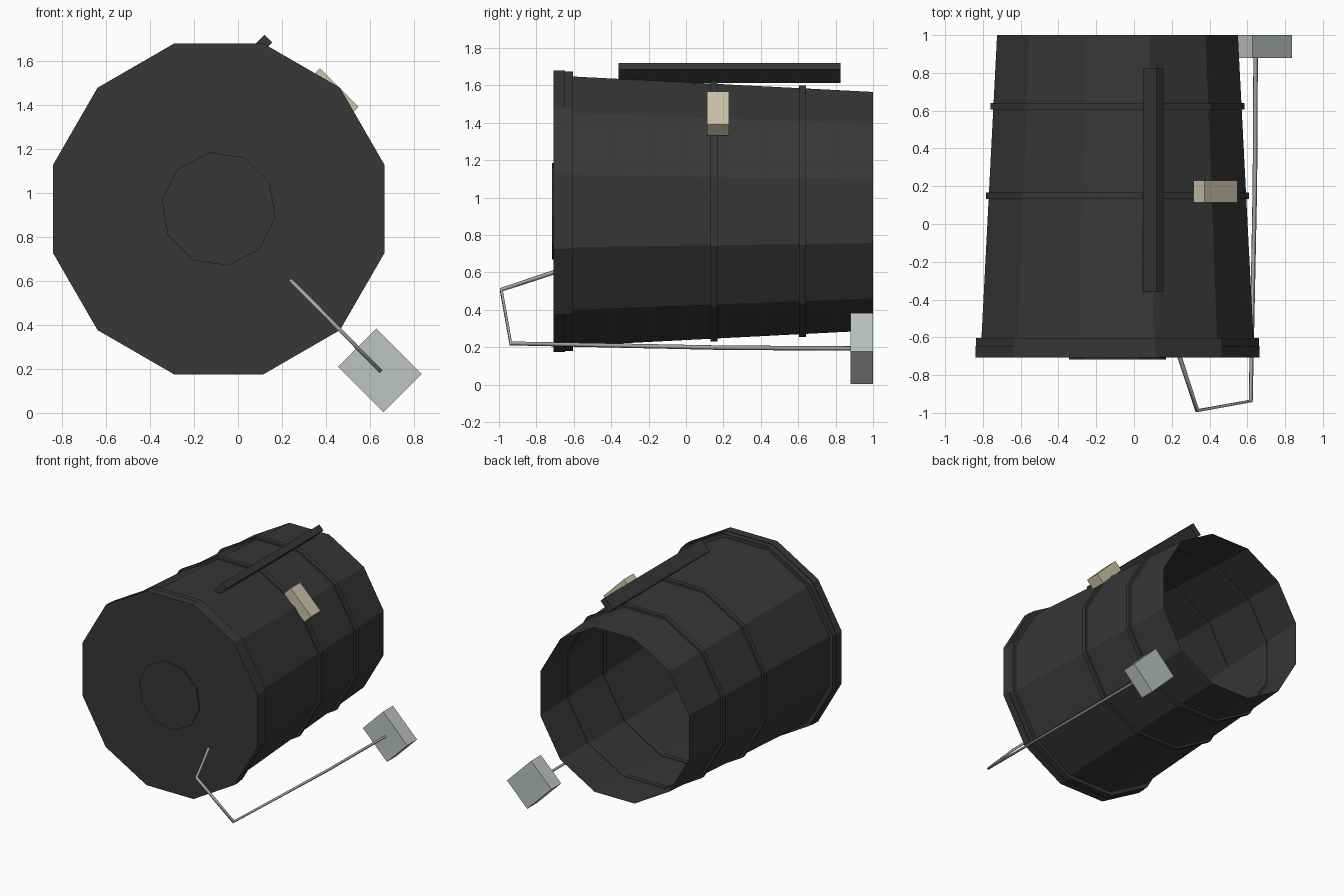
import bpy, bmesh, math
from mathutils import Vector

if "Cube" in bpy.data.objects:
    bpy.data.objects.remove(bpy.data.objects["Cube"])

CX, CZ = -0.0875, 0.927          # barrel axis


def material(name, rgb):
    m = bpy.data.materials.new(name)
    m.diffuse_color = (*rgb, 1)
    m.use_nodes = True
    m.node_tree.nodes["Principled BSDF"].inputs["Base Color"].default_value = m.diffuse_color
    return m


BLACK = material("charcoal", (0.038, 0.038, 0.038))
TAN = material("tan", (0.61, 0.546, 0.39))
GREY = material("pale grey", (0.51, 0.55, 0.53))
WIRE = material("wire grey", (0.38, 0.38, 0.38))


def finish(name, bm, mat, recalc=True):
    if recalc:
        bmesh.ops.recalc_face_normals(bm, faces=bm.faces)
    me = bpy.data.meshes.new(name)
    bm.to_mesh(me)
    bm.free()
    me.materials.append(mat)
    ob = bpy.data.objects.new(name, me)
    bpy.context.collection.objects.link(ob)
    return ob


def lathe(name, profile, mat, sides=12, phase=15, closed=False, cap=False):
    """Sweep (radius to flat side, y) points around the barrel axis."""
    bm = bmesh.new()
    k = 1 / math.cos(math.pi / sides)
    rings = []
    for r, y in profile:
        ring = []
        for i in range(sides):
            a = math.radians(phase) + 2 * math.pi * i / sides
            ring.append(bm.verts.new((CX + r * k * math.cos(a), y, CZ + r * k * math.sin(a))))
        rings.append(ring)
    pairs = list(zip(rings, rings[1:]))
    if closed:
        pairs.append((rings[-1], rings[0]))
    for a, b in pairs:
        for i in range(sides):
            j = (i + 1) % sides
            bm.faces.new((a[i], a[j], b[j], b[i]))
    if cap:
        bm.faces.new(rings[0])
    return finish(name, bm, mat)


def tilted_box(name, centre, size, y0, y1, mat):
    """Box turned 45 degrees about y; size = (along down-right, along up-right)."""
    bm = bmesh.new()
    bmesh.ops.create_cube(bm, size=1)
    d, u = Vector((1, 0, -1)).normalized(), Vector((1, 0, 1)).normalized()
    for v in bm.verts:
        p = v.co.copy()
        v.co = (Vector((centre[0], (y0 + y1) / 2, centre[1]))
                + d * p.x * size[0] + u * p.z * size[1] + Vector((0, p.y * (y1 - y0), 0)))
    return finish(name, bm, mat)


# Barrel: open at the back, closed by a stepped rim at the front
lathe("barrel_body", [(0.7525, -0.708), (0.7525, -0.647), (0.748, -0.647), (0.748, -0.604),
                      (0.72, -0.604), (0.6375, 1.0)], BLACK, cap=True)


# Raised hoops
def hoop(name, y, r, w=0.018):
    lathe(name, [(r, y - w), (r, y + w), (r - 0.02, y + w), (r - 0.02, y - w)], BLACK, closed=True)


hoop("middle_hoop", 0.15, 0.697)
hoop("rear_hoop", 0.623, 0.673)

# Ten-sided disc on the front
lathe("front_disc", [(0.248, -0.717), (0.248, -0.707)], BLACK, sides=10, phase=27.3, cap=True)

# Attachments: top bar, tan block, grey weight
tilted_box("top_bar", (0.102, 1.665), (0.05, 0.102), -0.36, 0.825, BLACK)
tilted_box("tan_block", (0.431, 1.449), (0.248, 0.082), 0.113, 0.23, TAN)
tilted_box("grey_box", (0.645, 0.193), (0.293, 0.246), 0.88, 1.0, GREY)

# Bent wire from the front face to the grey box
cu = bpy.data.curves.new("wire", 'CURVE')
cu.dimensions = '3D'
cu.bevel_depth = 0.012
cu.bevel_resolution = 0
path = [(0.24, -0.70, 0.602), (0.335, -0.988, 0.507), (0.618, -0.937, 0.22),
        (0.64, 0.20, 0.197), (0.644, 0.90, 0.193)]
sp = cu.splines.new('POLY')
sp.points.add(len(path) - 1)
for p, co in zip(sp.points, path):
    p.co = (*co, 1)
cu.materials.append(WIRE)
bpy.context.collection.objects.link(bpy.data.objects.new("wire", cu))
